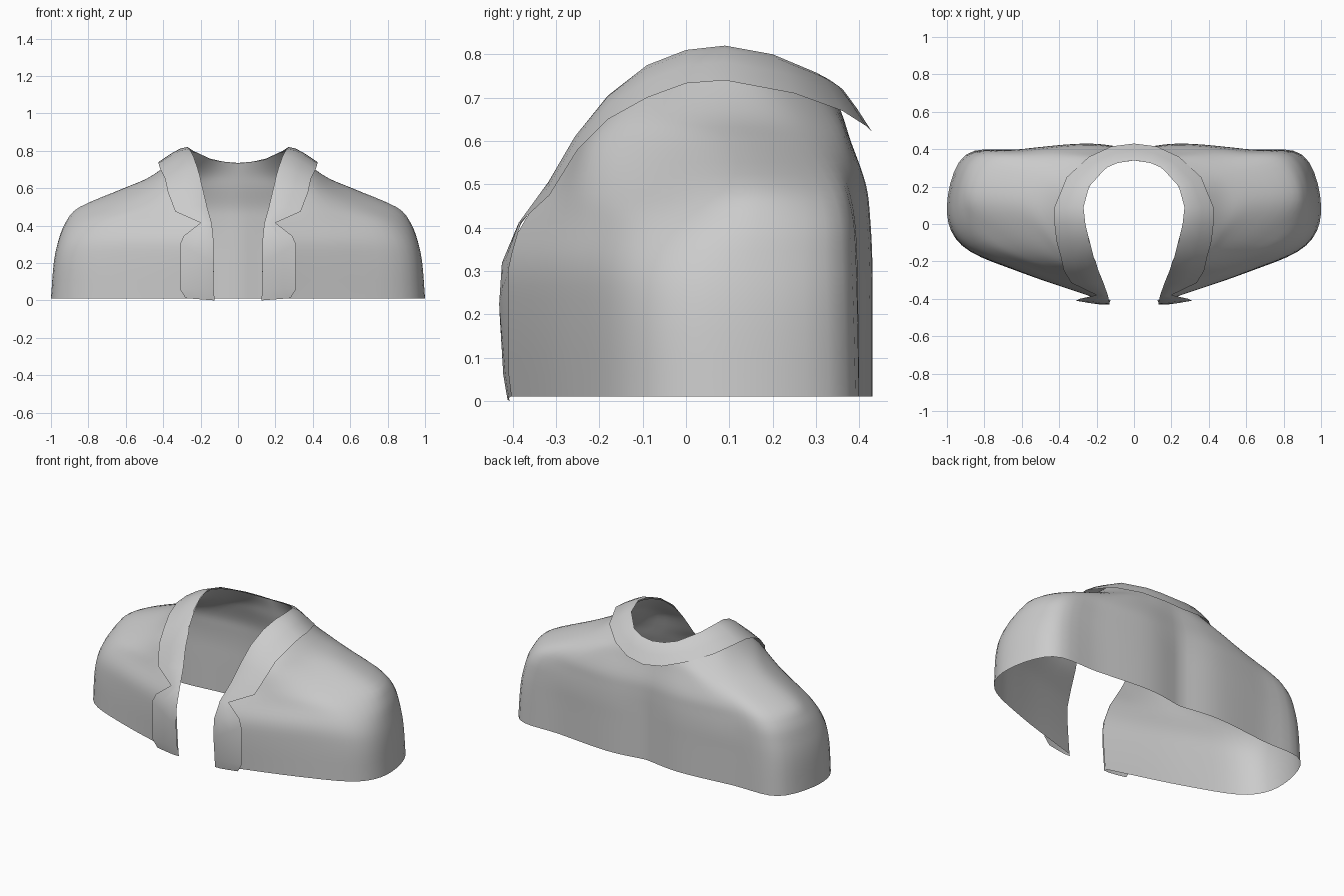
import bpy, bmesh
from mathutils import Vector


def smooth_curve(pts, n):
    """Resample a control polyline as a Catmull-Rom curve, n steps per span."""
    p = [pts[0] * 2 - pts[1]] + pts + [pts[-1] * 2 - pts[-2]]
    out = []
    for i in range(1, len(p) - 2):
        a, b, c, d = p[i - 1:i + 3]
        for k in range(n):
            t = k / n
            out.append(0.5 * (2 * b + (c - a) * t + (2 * a - 5 * b + 4 * c - d) * t * t
                              + (3 * b - a - 3 * c + d) * t ** 3))
    return out + [pts[-1]]


def sheet(name, rows):
    """Skin a grid of points, mirror it across x and shade it smooth."""
    bm = bmesh.new()
    grid = [[bm.verts.new(p) for p in r] for r in rows]
    for r, s in zip(grid, grid[1:]):
        for i in range(len(r) - 1):
            bm.faces.new((r[i], s[i], s[i + 1], r[i + 1]))
    bmesh.ops.recalc_face_normals(bm, faces=bm.faces)
    if sum(f.normal.z * f.calc_area() for f in bm.faces) < 0:
        bmesh.ops.reverse_faces(bm, faces=bm.faces)
    me = bpy.data.meshes.new(name)
    bm.to_mesh(me)
    bm.free()
    ob = bpy.data.objects.new(name, me)
    bpy.context.collection.objects.link(ob)
    for f in me.polygons:
        f.use_smooth = True
    m = ob.modifiers.new("Mirror", 'MIRROR')
    m.use_clip = True
    m.merge_threshold = 0.002
    return ob


# Body: horizontal half slices from back centre round the shoulder to the front edge
slices = [
    (.01, [(0, .40), (.25, .43), (.6, .40), (.9, .37), (1, .1), (.92, -.115), (.6, -.26), (.13, -.405)]),
    (.20, [(0, .40), (.25, .43), (.6, .40), (.89, .365), (.985, .1), (.91, -.115), (.6, -.26), (.13, -.42)]),
    (.32, [(0, .40), (.25, .43), (.6, .40), (.87, .36), (.96, .1), (.88, -.11), (.6, -.25), (.135, -.415)]),
    (.42, [(0, .40), (.25, .425), (.58, .395), (.83, .355), (.92, .12), (.81, -.09), (.55, -.225), (.145, -.37)]),
    (.50, [(0, .395), (.25, .415), (.55, .385), (.75, .33), (.845, .13), (.69, -.07), (.45, -.23), (.165, -.31)]),
    (.60, [(0, .37), (.2, .38), (.39, .36), (.54, .27), (.61, .12), (.53, -.04), (.385, -.205), (.19, -.25)]),
    (.67, [(0, .355), (.15, .355), (.29, .325), (.415, .23), (.455, .09), (.425, -.05), (.35, -.15), (.205, -.2)]),
]
rows = [[Vector((x, y, z)) for x, y in pts] for z, pts in slices]
rows.append([Vector(p) for p in [
    (0, .34, .733), (.12, .315, .745), (.21, .24, .78), (.26, .15, .805),
    (.27, .09, .813), (.26, 0, .80), (.235, -.1, .76), (.215, -.18, .695)]])
rows = [smooth_curve(r, 5) for r in rows]
cols = [smooth_curve(list(c), 4) for c in zip(*rows)]
sheet("jacket_body", cols)

# Collar and lapel: one strip between the neck edge and the outer edge
inner = [(0, .34, .735), (.08, .33, .742), (.15, .30, .758), (.24, .20, .80), (.27, .09, .82),
         (.26, 0, .81), (.24, -.09, .775), (.215, -.18, .705), (.19, -.25, .605),
         (.165, -.31, .5), (.14, -.38, .41), (.13, -.425, .31), (.13, -.43, .2),
         (.13, -.418, .06), (.125, -.407, 0)]
outer = [(0, .43, .62), (.12, .415, .635), (.24, .36, .67), (.36, .25, .71), (.425, .09, .74),
         (.425, 0, .733), (.415, -.09, .70), (.39, -.18, .65), (.375, -.25, .58),
         (.335, -.315, .475), (.2, -.38, .415), (.29, -.40, .345), (.31, -.41, .3),
         (.31, -.408, .06), (.28, -.402, .012)]
strip = []
for a, b in zip(inner, outer):
    a, b = Vector(a), Vector(b)
    lift = Vector((0, -.3 if a.y < -.2 else 0, .6 if a.z > .45 else 0)) * .02
    strip.append([a, a.lerp(b, .25) + lift, a.lerp(b, .6) + lift * .8, b])
sheet("collar_lapel", strip)
